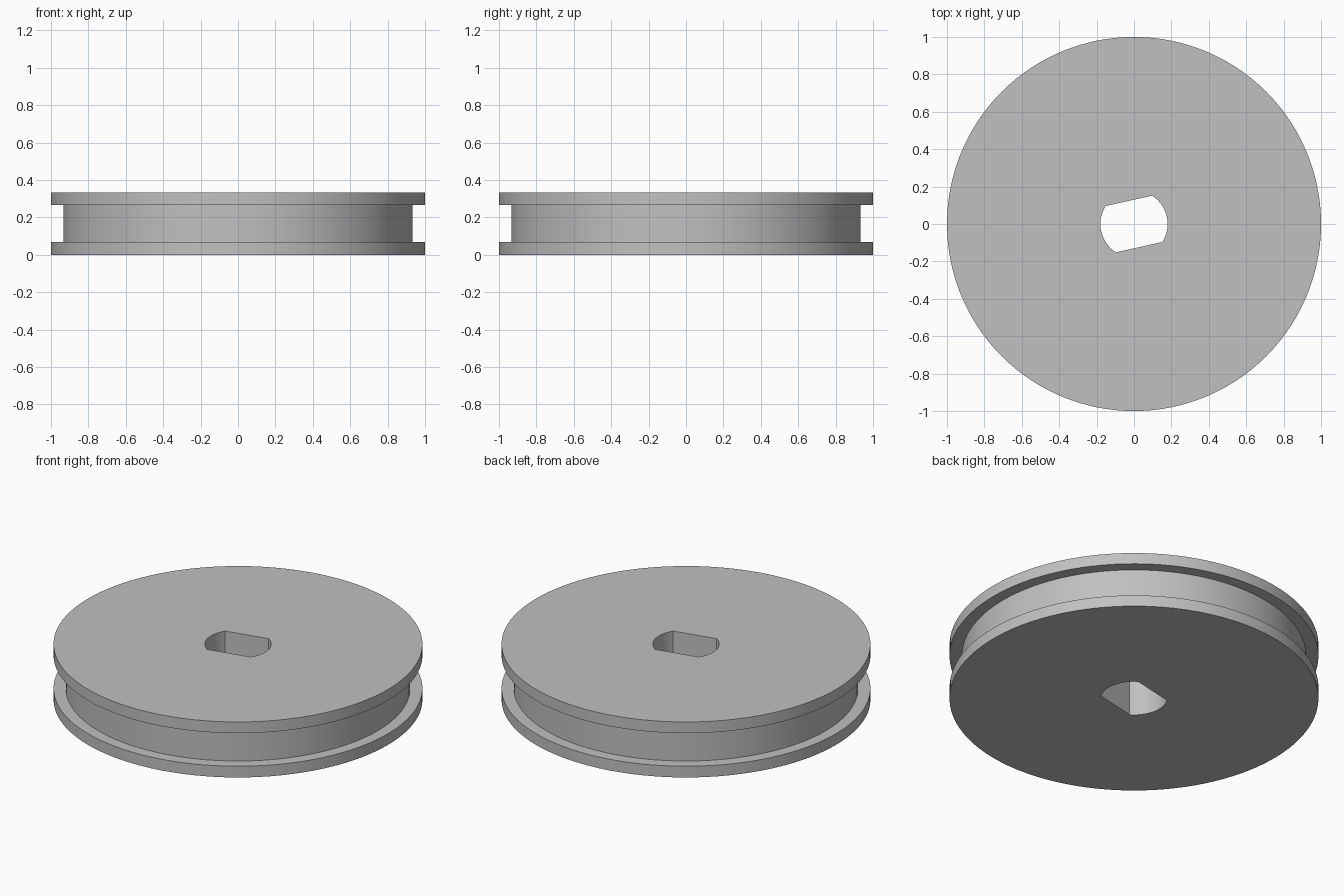
import bpy
import bmesh
import math

cube = bpy.data.objects.get("Cube")
if cube:
    bpy.data.objects.remove(cube, do_unlink=True)

SEGMENTS = 128
HEIGHT, FLANGE = 0.332, 0.067
RIM_R, DRUM_R = 1.0, 0.933
HOLE_R, FLAT_HALF, HOLE_ANGLE = 0.18, 0.127, math.radians(12.5)

grey = bpy.data.materials.new("plain_grey")
grey.use_nodes = True
colour = (0.53, 0.53, 0.53, 1)
grey.diffuse_color = colour
grey.node_tree.nodes["Principled BSDF"].inputs["Base Color"].default_value = colour


def make_object(name, bm):
    bmesh.ops.recalc_face_normals(bm, faces=bm.faces)
    mesh = bpy.data.meshes.new(name)
    bm.to_mesh(mesh)
    bm.free()
    mesh.materials.append(grey)
    obj = bpy.data.objects.new(name, mesh)
    bpy.context.collection.objects.link(obj)
    return obj


# Grooved wheel: revolved rings with flat caps
profile = [(RIM_R, 0), (RIM_R, FLANGE), (DRUM_R, FLANGE),
           (DRUM_R, HEIGHT - FLANGE), (RIM_R, HEIGHT - FLANGE), (RIM_R, HEIGHT)]
bm = bmesh.new()
rings = []
for r, z in profile:
    angles = [2 * math.pi * i / SEGMENTS for i in range(SEGMENTS)]
    rings.append([bm.verts.new((r * math.cos(a), r * math.sin(a), z)) for a in angles])
for low, high in zip(rings, rings[1:]):
    for i in range(SEGMENTS):
        j = (i + 1) % SEGMENTS
        bm.faces.new((low[i], low[j], high[j], high[i]))
bm.faces.new(rings[0])
bm.faces.new(rings[-1])
wheel = make_object("grooved_wheel", bm)

# Axle hole cutter: round bar with two parallel flats
corner = math.asin(FLAT_HALF / HOLE_R)
bm = bmesh.new()
outline = []
for side in (0, math.pi):
    for i in range(17):
        a = HOLE_ANGLE + side - corner + 2 * corner * i / 16
        outline.append(bm.verts.new((HOLE_R * math.cos(a), HOLE_R * math.sin(a), -0.1)))
base = bm.faces.new(outline)
top = bmesh.ops.extrude_face_region(bm, geom=[base])["geom"]
bmesh.ops.translate(bm, vec=(0, 0, HEIGHT + 0.2),
                    verts=[v for v in top if isinstance(v, bmesh.types.BMVert)])
cutter = make_object("axle_hole_cutter", bm)
cutter.hide_render = True

# Cut the hole, then drop the cutter
cut = wheel.modifiers.new("axle_hole", "BOOLEAN")
cut.operation = "DIFFERENCE"
cut.solver = "EXACT"
cut.object = cutter
bpy.ops.object.select_all(action="DESELECT")
bpy.context.view_layer.objects.active = wheel
wheel.select_set(True)
bpy.ops.object.modifier_apply(modifier=cut.name)
bpy.data.objects.remove(cutter, do_unlink=True)
bpy.ops.object.shade_smooth_by_angle(angle=math.radians(30))
